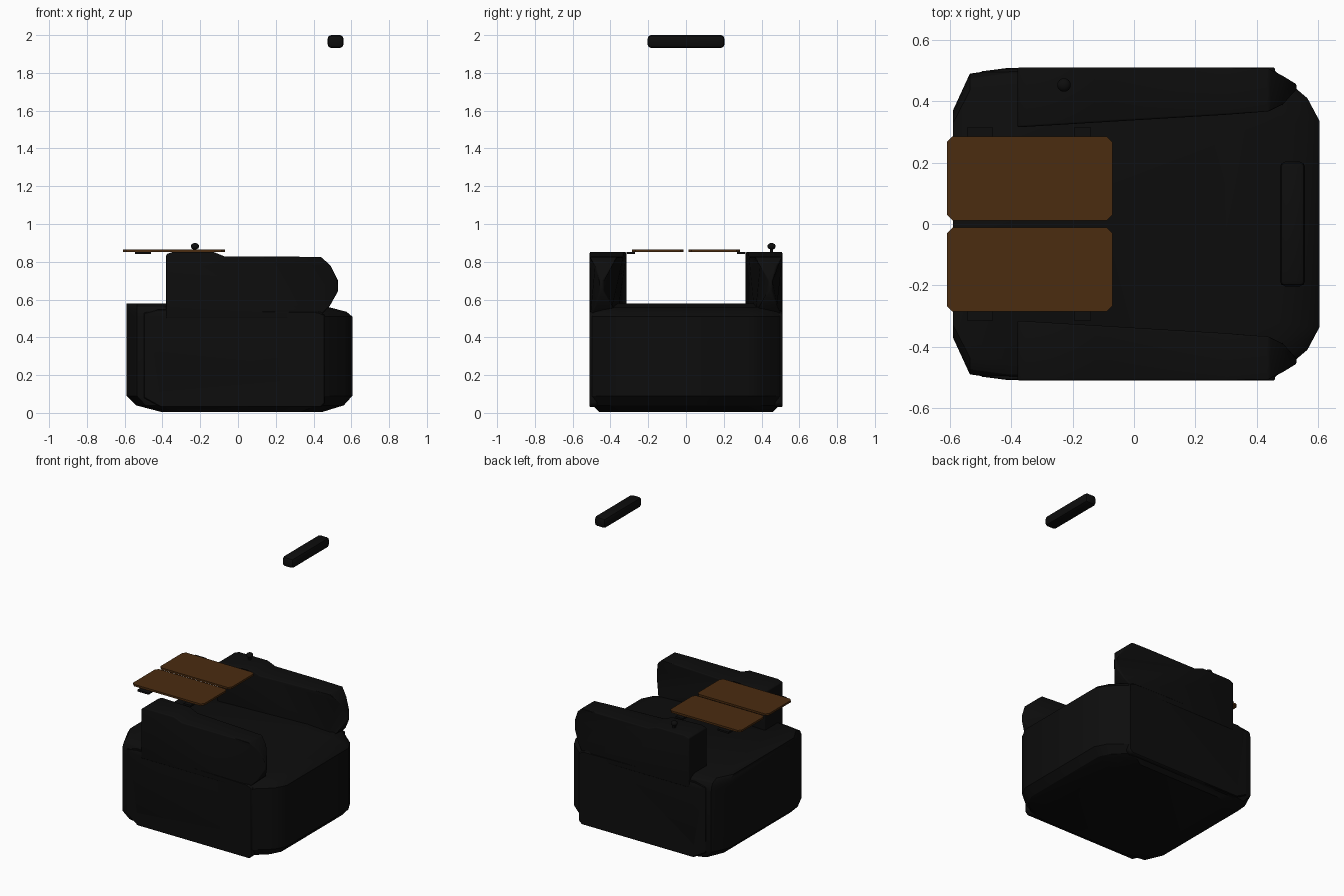
import bpy, bmesh, math

if "Cube" in bpy.data.objects:
    bpy.data.objects.remove(bpy.data.objects["Cube"])

def material(name, rgb):
    m = bpy.data.materials.new(name)
    m.diffuse_color = (*rgb, 1)
    m.use_nodes = True
    m.node_tree.nodes["Principled BSDF"].inputs["Base Color"].default_value = m.diffuse_color
    return m

BLACK = material("black leather", (0.004, 0.004, 0.004))
WOOD = material("brown wood", (0.07, 0.025, 0.005))

def finish(name, bm, mat, bevel=0, segments=2, smooth=35):
    bmesh.ops.recalc_face_normals(bm, faces=bm.faces)
    me = bpy.data.meshes.new(name)
    bm.to_mesh(me)
    bm.free()
    me.materials.append(mat)
    ob = bpy.data.objects.new(name, me)
    bpy.context.collection.objects.link(ob)
    bpy.ops.object.select_all(action='DESELECT')
    ob.select_set(True)
    bpy.context.view_layer.objects.active = ob
    if bevel:
        b = ob.modifiers.new("bevel", 'BEVEL')
        b.width, b.segments, b.limit_method = bevel, segments, 'ANGLE'
        b.angle_limit = math.radians(30)
        bpy.ops.object.modifier_apply(modifier=b.name)
    bpy.ops.object.shade_smooth_by_angle(angle=math.radians(smooth))
    return ob

def loft(bm, rings):
    """Skin closed rings of equal length and cap both ends."""
    vs = [[bm.verts.new(p) for p in r] for r in rings]
    n = len(vs[0])
    for a, b in zip(vs, vs[1:]):
        for i in range(n):
            j = (i + 1) % n
            bm.faces.new((a[i], a[j], b[j], b[i]))
    bm.faces.new(vs[0])
    bm.faces.new(vs[-1])

def box(name, lo, hi, mat, bevel=0, segments=2):
    bm = bmesh.new()
    loft(bm, [[(x, y, z) for x, y in ((lo[0], lo[1]), (hi[0], lo[1]),
                                      (hi[0], hi[1]), (lo[0], hi[1]))]
              for z in (lo[2], hi[2])])
    return finish(name, bm, mat, bevel, segments)

# Seat base: chamfered outline, rounded under the edges and over the front lip
HALF = [(-0.59, 0.37), (-0.535, 0.49), (-0.415, 0.507), (0.45, 0.507),
        (0.565, 0.41), (0.605, 0.335)]
OUTLINE = HALF + [(x, -y) for x, y in reversed(HALF)]
# (height, rear limit, front limit, half width)
LEVELS = [(0.006, -0.41, 0.45, 0.46), (0.04, -0.54, 0.56, 0.495),
          (0.09, -0.59, 0.605, 0.507), (0.51, -0.59, 0.605, 0.507),
          (0.535, -0.59, 0.575, 0.505), (0.56, -0.59, 0.48, 0.49),
          (0.58, -0.59, 0.30, 0.45)]
bm = bmesh.new()
rings = []
for z, x0, x1, w in LEVELS:
    rings.append([(x * (-x0 / 0.59 if x < 0 else x1 / 0.605), y * w / 0.507, z)
                  for x, y in OUTLINE])
loft(bm, rings)
finish("seat_base", bm, BLACK, smooth=30)

# Armrest: side profile widened by a plan that narrows towards the front
PROFILE = [(-0.38, 0.50), (-0.38, 0.84), (-0.345, 0.852), (-0.13, 0.852),
           (-0.07, 0.828), (0.30, 0.827), (0.44, 0.825), (0.49, 0.78),
           (0.53, 0.70), (0.53, 0.645), (0.485, 0.565), (0.42, 0.50)]

def arm_span(x):
    inner = 0.315 + 0.05 * (x + 0.38) / 0.83
    outer = 0.51
    if x > 0.44:
        t = (x - 0.44) / 0.09
        inner += 0.07 * t * t
        outer -= 0.055 * t
    return inner, outer

for side, tag in ((-1, "right"), (1, "left")):
    bm = bmesh.new()
    loft(bm, [[(x, side * arm_span(x)[k], z) for x, z in PROFILE] for k in (0, 1)])
    finish(tag + "_armrest", bm, BLACK, 0.018, 3)

    # Outer side panel, ending in a crisp edge near the front
    bm = bmesh.new()
    shape = [(-0.50, 0.08), (-0.41, 0.03), (0.44, 0.03), (0.46, 0.05),
             (0.46, 0.52), (0.42, 0.535), (-0.42, 0.55), (-0.50, 0.53)]
    loft(bm, [[(x, side * (y if x > -0.45 else y - 0.013), z) for x, z in shape]
              for y in (0.47, 0.51)])
    finish(tag + "_side_panel", bm, BLACK, 0.005, 1)

    # Folding table leaf with its two brackets
    a, b = sorted((side * 0.012, side * 0.285))
    bm = bmesh.new()
    c = 0.018
    pts = [(-0.61, a + c), (-0.61 + c, a), (-0.07 - c, a), (-0.07, a + c),
           (-0.07, b - c), (-0.07 - c, b), (-0.61 + c, b), (-0.61, b - c)]
    loft(bm, [[(x, y, z) for x, y in pts] for z in (0.853, 0.866)])
    finish(tag + "_table_leaf", bm, WOOD, smooth=30)
    for n, (x0, x1) in enumerate(((-0.545, -0.46), (-0.195, -0.14))):
        a, b = sorted((side * 0.27, side * 0.315))
        box(f"{tag}_table_bracket_{n + 1}", (x0, a, 0.841), (x1, b, 0.853), BLACK)

# Control knob on the left armrest
bm = bmesh.new()
bmesh.ops.create_uvsphere(bm, u_segments=16, v_segments=10, radius=0.022)
for v in bm.verts:
    v.co = (v.co.x - 0.228, v.co.y + 0.453, v.co.z * 0.8 + 0.882)
finish("control_knob", bm, BLACK)
box("knob_stem", (-0.236, 0.445, 0.84), (-0.22, 0.461, 0.875), BLACK)

# Overhead bar
box("overhead_bar", (0.475, -0.203, 1.932), (0.558, 0.203, 2.0), BLACK, 0.018, 2)
